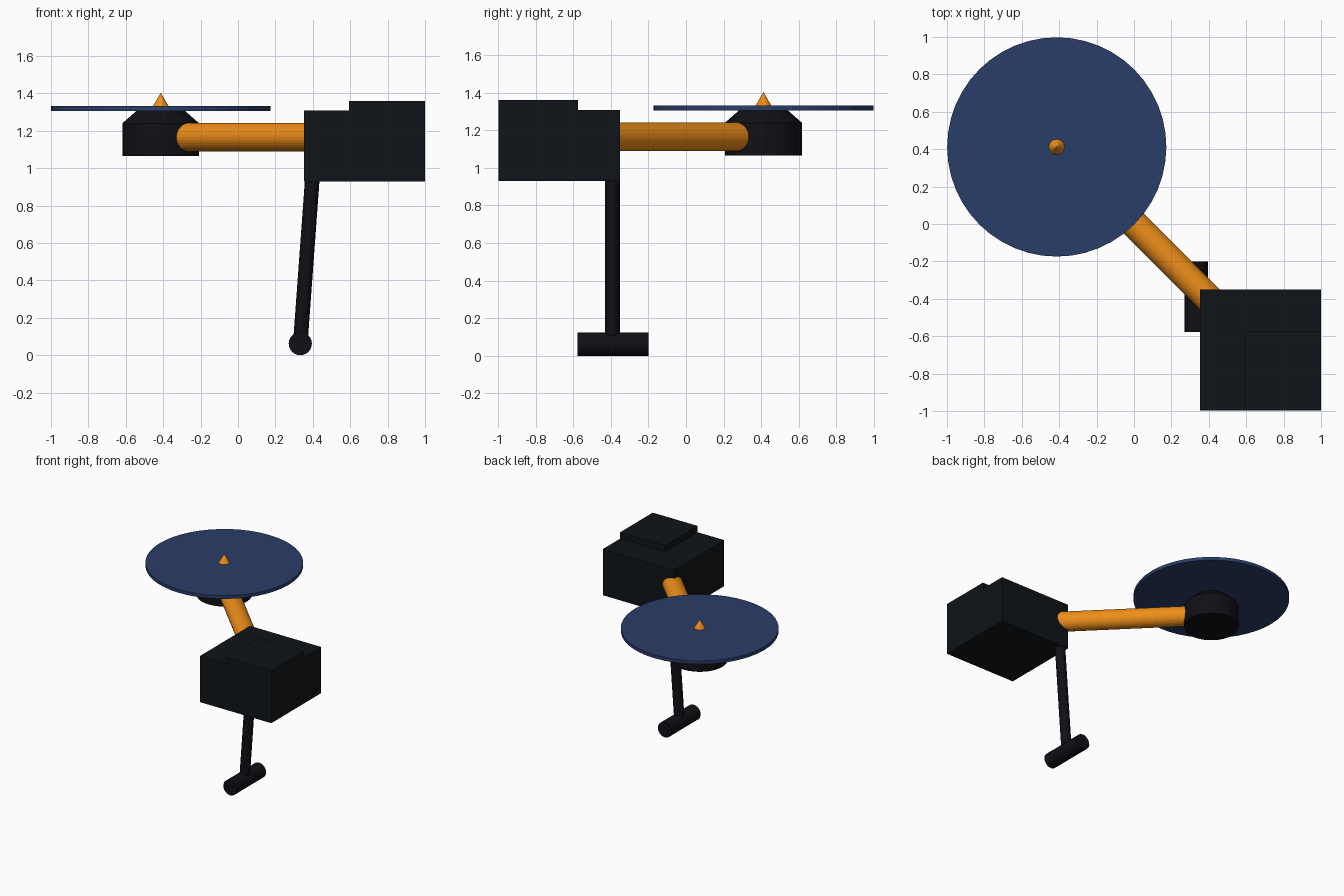
import bpy
from mathutils import Vector

if "Cube" in bpy.data.objects:
    bpy.data.objects.remove(bpy.data.objects["Cube"])


def material(name, rgb):
    m = bpy.data.materials.new(name)
    m.diffuse_color = (*rgb, 1)
    m.use_nodes = True
    m.node_tree.nodes["Principled BSDF"].inputs["Base Color"].default_value = m.diffuse_color
    return m


CARBON = material("carbon", (0.005, 0.007, 0.009))
DARK = material("dark_metal", (0.005, 0.005, 0.008))
ORANGE = material("orange", (0.85, 0.27, 0.01))
BLUE = material("blue", (0.023, 0.047, 0.14))


def finish(name, mat):
    ob = bpy.context.object
    ob.name = name
    ob.data.materials.append(mat)
    return ob


def box(name, lo, hi, mat):
    lo, hi = Vector(lo), Vector(hi)
    bpy.ops.mesh.primitive_cube_add(size=1, location=(lo + hi) / 2)
    ob = finish(name, mat)
    ob.scale = hi - lo
    return ob


def rod(name, a, b, r1, mat, r2=None, sides=32):
    """Cylinder or tapered cone running from point a to point b."""
    a, b = Vector(a), Vector(b)
    bpy.ops.mesh.primitive_cone_add(vertices=sides, radius1=r1,
                                    radius2=r1 if r2 is None else r2,
                                    depth=(b - a).length, location=(a + b) / 2)
    ob = finish(name, mat)
    ob.rotation_euler = (b - a).to_track_quat('Z', 'Y').to_euler()
    return ob


# Body block and raised top plate
box("body", (0.353, -0.997, 0.93), (1.0, -0.35, 1.308), CARBON)
box("top_plate", (0.593, -0.997, 1.30), (1.0, -0.575, 1.36), CARBON)

# Diagonal arm from the body corner to the motor
rod("arm", (0.48, -0.48, 1.165), (-0.277, 0.28, 1.165), 0.076, ORANGE)

# Motor, rotor disc and spinner share one vertical axis
X, Y = -0.413, 0.412
rod("motor", (X, Y, 1.066), (X, Y, 1.24), 0.205, DARK)
rod("motor_bell", (X, Y, 1.24), (X, Y, 1.31), 0.205, DARK, 0.125)
rod("rotor_disc", (X, Y, 1.306), (X, Y, 1.333), 0.586, BLUE, sides=48)
rod("spinner", (X, Y, 1.325), (X, Y, 1.403), 0.046, ORANGE, 0.0)

# Landing leg and skid foot
rod("leg", (0.333, -0.391, 0.062), (0.400, -0.391, 0.98), 0.039, DARK, sides=24)
rod("foot", (0.333, -0.577, 0.062), (0.333, -0.20, 0.062), 0.062, DARK, sides=24)
